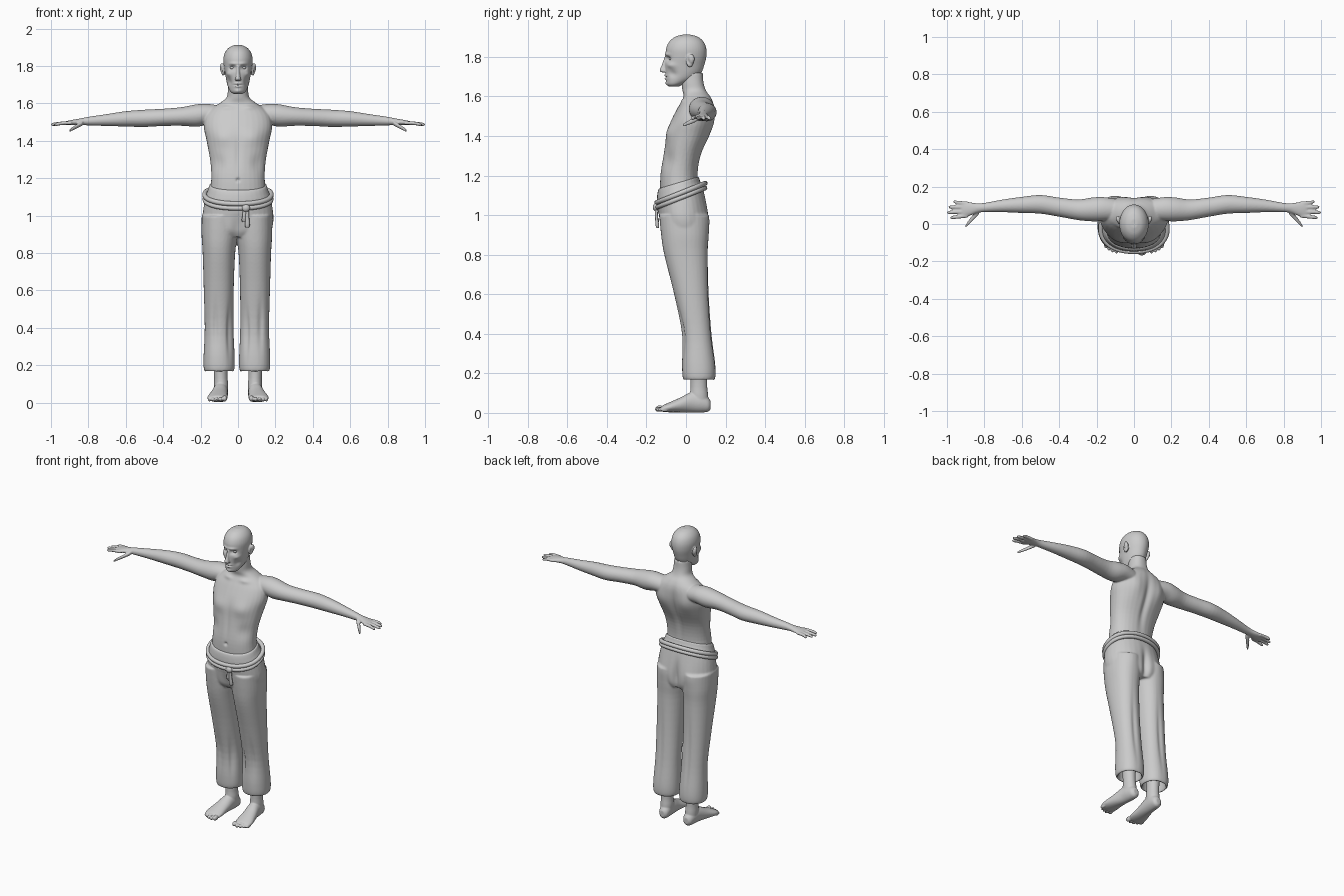
import bpy, bmesh, math
from mathutils import Vector

mat = bpy.data.materials.new("plain_grey")
mat.diffuse_color = (0.6, 0.6, 0.6, 1)


def loft(bm, axis, rings, n=32, power=2.0, sub=4):
    """Closed loft. Ring: position on the axis, two centre offsets, two radii."""
    pts = [rings[0]] + list(rings) + [rings[-1]]
    path = []
    for i in range(1, len(pts) - 2):
        for k in range(sub):
            t = k / sub
            path.append([0.5 * (2 * b + (c - a) * t + (2 * a - 5 * b + 4 * c - d) * t * t
                                + (3 * b - a - 3 * c + d) * t ** 3)
                         for a, b, c, d in zip(*pts[i - 1:i + 3])])
    path.append(rings[-1])
    loops = []
    for h, cu, cv, ru, rv in path:
        loop = []
        for j in range(n):
            a = 2 * math.pi * j / n
            c, s = math.cos(a), math.sin(a)
            u = cu + ru * math.copysign(abs(c) ** (2 / power), c)
            v = cv + rv * math.copysign(abs(s) ** (2 / power), s)
            loop.append(bm.verts.new({"x": (h, u, v), "y": (u, h, v), "z": (u, v, h)}[axis]))
        loops.append(loop)
    faces = [bm.faces.new(loops[0]), bm.faces.new(loops[-1][::-1])]
    for p, q in zip(loops, loops[1:]):
        for j in range(n):
            k = (j + 1) % n
            faces.append(bm.faces.new((p[j], q[j], q[k], p[k])))
    bmesh.ops.recalc_face_normals(bm, faces=faces)


def ball(bm, centre, radii):
    new = bmesh.ops.create_uvsphere(bm, u_segments=20, v_segments=12, radius=1)["verts"]
    for v in new:
        v.co = Vector([c + r * k for c, r, k in zip(centre, radii, v.co)])


def finish(bm, name, voxel=0, smooth=0, dabs=(), warp=None):
    """Fuse the pieces, relax them, then push soft dabs into the surface."""
    me = bpy.data.meshes.new(name)
    bm.to_mesh(me)
    bm.free()
    ob = bpy.data.objects.new(name, me)
    bpy.context.collection.objects.link(ob)
    if voxel:
        mod = ob.modifiers.new("fuse", "REMESH")
        mod.mode, mod.voxel_size = "VOXEL", voxel
        sm = ob.modifiers.new("relax", "SMOOTH")
        sm.factor, sm.iterations = 0.5, smooth
        deps = bpy.context.evaluated_depsgraph_get()
        me = bpy.data.meshes.new_from_object(ob.evaluated_get(deps))
        ob.modifiers.clear()
        ob.data = me
    for v in me.vertices:
        move = Vector()
        for centre, size, push in dabs:
            d = sum(((a - b) / s) ** 2 for a, b, s in zip(v.co, centre, size))
            if d < 9:
                move += Vector(push) * math.exp(-d)
        v.co += move
        if warp:
            warp(v.co)
    me.materials.clear()
    me.materials.append(mat)
    me.shade_smooth()
    return ob


def both(centre, size, push):
    """The same dab on both sides."""
    return [((s * centre[0], *centre[1:]), size, (s * push[0], *push[1:])) for s in (-1, 1)]


# torso, arms and hands
bm = bmesh.new()
loft(bm, "z", [(1.03, 0, -.03, .15, .09), (1.1, 0, -.03, .152, .1), (1.2, 0, -.035, .143, .095),
               (1.3, 0, -.02, .15, .095), (1.4, 0, .01, .168, .108), (1.47, 0, .03, .182, .108),
               (1.53, 0, .047, .175, .096), (1.57, 0, .056, .145, .082), (1.6, 0, .056, .1, .068),
               (1.63, 0, .042, .062, .06), (1.67, 0, .033, .054, .056), (1.72, 0, .03, .05, .055)],
     power=2.2)
for s in (-1, 1):
    loft(bm, "x", [(s * x, *r) for x, *r in [
        (.08, .075, 1.54, .05, .045), (.16, .08, 1.542, .063, .055), (.22, .078, 1.535, .064, .06),
        (.3, .076, 1.53, .055, .05), (.4, .09, 1.525, .051, .046), (.5, .105, 1.52, .05, .046),
        (.6, .102, 1.517, .043, .041), (.7, .097, 1.511, .034, .032), (.8, .088, 1.505, .025, .023),
        (.84, .085, 1.502, .026, .018), (.88, .08, 1.498, .037, .015), (.91, .077, 1.495, .041, .012),
        (.925, .077, 1.494, .037, .008)]])
    for y0, y1, tip in ((.043, .034, .982), (.066, .062, 1.0), (.09, .091, .992), (.111, .118, .968)):
        loft(bm, "x", [(s * .89, y0, 1.495, .01, .01), (s * .94, (y0 + y1) / 2, 1.494, .01, .01),
                       (s * (tip - .01), y1, 1.488, .009, .009), (s * tip, y1, 1.487, .004, .004)], 12)
    loft(bm, "x", [(s * .83, .065, 1.495, .016, .013), (s * .865, .03, 1.475, .016, .012),
                   (s * .893, -.003, 1.459, .011, .009), (s * .903, -.015, 1.453, .005, .005)], 12)
finish(bm, "torso_and_arms", .005, 5,
       both((.085, -.085, 1.42), (.06, .06, .045), (0, -.012, 0))            # chest
       + both((.09, .13, 1.47), (.05, .05, .07), (0, .012, 0))               # shoulder blades
       + both((.06, .0, 1.575), (.03, .05, .012), (0, -.006, .004))          # collar bones
       + both((.11, -.1, 1.28), (.04, .06, .05), (-.008, .006, 0))           # flanks
       + [((0, .12, 1.38), (.02, .08, .16), (0, -.014, 0)),                  # spine
          ((0, -.1, 1.33), (.014, .06, .1), (0, .005, 0)),                   # midline
          ((0, -.13, 1.19), (.01, .03, .01), (0, .01, 0))])                  # navel

# head
bm = bmesh.new()
loft(bm, "z", [(1.65, 0, -.06, .022, .026), (1.662, 0, -.054, .04, .043), (1.69, 0, -.026, .054, .076),
               (1.72, 0, -.013, .062, .091), (1.76, 0, -.007, .069, .1), (1.8, 0, 0, .076, .103),
               (1.84, 0, .001, .078, .102), (1.875, 0, .002, .068, .088), (1.9, 0, .003, .046, .06),
               (1.912, 0, .003, .018, .024)], 40)
loft(bm, "z", [(1.722, 0, -.112, .017, .012), (1.732, 0, -.116, .015, .018),
               (1.76, 0, -.108, .01, .014), (1.8, 0, -.098, .008, .012)], 16)    # nose
for s in (-1, 1):                                                               # ears
    ball(bm, (s * .08, .02, 1.78), (.011, .02, .033))
    ball(bm, (s * .087, .026, 1.79), (.01, .018, .024))
finish(bm, "head", .004, 3,
       both((.031, -.097, 1.79), (.017, .03, .012), (0, .016, 0))               # eye sockets
       + both((.028, -.1, 1.812), (.024, .03, .008), (0, -.007, 0))             # brows
       + both((.05, -.075, 1.757), (.018, .03, .014), (.004, -.006, 0))         # cheek bones
       + both((.048, -.07, 1.715), (.016, .03, .02), (-.006, .005, 0))          # cheeks
       + both((.091, .012, 1.78), (.008, .008, .015), (-.006, 0, 0))            # ear hollows
       + [((0, -.105, 1.706), (.018, .02, .005), (0, -.008, 0)),                # upper lip
          ((0, -.105, 1.698), (.022, .02, .003), (0, .007, 0)),                 # mouth line
          ((0, -.105, 1.69), (.016, .02, .005), (0, -.007, 0)),                 # lower lip
          ((0, -.095, 1.665), (.016, .02, .01), (0, -.006, 0))])                # chin

# eyes
bm = bmesh.new()
for s in (-1, 1):
    ball(bm, (s * .031, -.074, 1.79), (.013, .012, .008))
finish(bm, "eyes")


# trousers with open cuffs and a waistband that dips at the front
def dip(co):
    co.z += .3 * (co.y - .03) * min(1, max(0, (co.z - 1.0) / .15))


bm = bmesh.new()
loft(bm, "z", [(1.185, 0, -.037, .152, .102), (1.16, 0, -.037, .16, .108), (1.12, 0, -.03, .172, .117),
               (1.05, 0, -.02, .184, .124), (.98, 0, -.012, .19, .125), (.92, 0, -.006, .178, .12),
               (.885, 0, 0, .15, .1)], power=2.2)
for s in (-1, 1):
    loft(bm, "z", [(z, s * x - .006, *r) for z, x, *r in [
        (1.0, .09, -.013, .098, .122), (.9, .092, -.006, .097, .12), (.8, .096, 0, .087, .11),
        (.6, .097, .028, .08, .088), (.4, .095, .055, .077, .075), (.25, .095, .064, .083, .084),
        (.19, .095, .066, .083, .084), (.168, .095, .066, .077, .078), (.172, .095, .066, .068, .069),
        (.23, .095, .066, .064, .064), (.3, .095, .06, .055, .055)]], power=2.2)
finish(bm, "trousers", .006, 5,
       [((0, .13, .95), (.02, .08, .09), (0, -.022, 0)),                        # seat cleft
        ((0, -.13, .93), (.03, .06, .06), (0, .012, 0))]                        # fly
       + both((.09, .1, .98), (.06, .05, .06), (0, .008, 0))
       + both((.045, -.01, .38), (.014, .05, .12), (.008, .006, 0))             # folds
       + both((.12, -.02, .42), (.014, .05, .12), (0, .008, 0))
       + both((.1, .14, .5), (.015, .05, .2), (0, -.008, 0)), dip)

# belt cords
for i, (drop, thick) in enumerate(((0, .013), (.024, .012))):
    cu = bpy.data.curves.new("belt_cord", "CURVE")
    cu.dimensions, cu.bevel_depth, cu.bevel_resolution = "3D", thick, 3
    sp = cu.splines.new("POLY")
    sp.points.add(63)
    sp.use_cyclic_u = True
    for j, p in enumerate(sp.points):
        a = math.tau * j / 64
        c, s = math.cos(a), math.sin(a)
        x = .178 * math.copysign(abs(c) ** .91, c)
        y = -.026 + .122 * math.copysign(abs(s) ** .91, s)
        p.co = (x, y, 1.122 + .4 * y - drop, 1)
    sp.use_smooth = True
    cu.materials.append(mat)
    bpy.context.collection.objects.link(bpy.data.objects.new("belt_cord_%d" % (i + 1), cu))

# belt knot with hanging ends
bm = bmesh.new()
ball(bm, (.042, -.152, 1.04), (.022, .016, .02))
for x0, x1, end in ((.036, .032, .965), (.048, .05, .935)):
    loft(bm, "z", [(1.04, x0, -.15, .009, .007), (.99, x1, -.149, .01, .007),
                   (end + .015, x1, -.145, .013, .009), (end, x1, -.143, .009, .006)], 12)
finish(bm, "belt_knot")

# feet
bm = bmesh.new()
for s in (-1, 1):
    loft(bm, "y", [(y, s * x, *r) for y, x, *r in [
        (.125, .088, .04, .015, .02), (.112, .088, .042, .03, .036), (.08, .09, .052, .037, .05),
        (.03, .094, .054, .04, .052), (-.03, .103, .04, .047, .037), (-.08, .109, .029, .054, .026),
        (-.11, .11, .023, .052, .019), (-.122, .11, .021, .046, .014)]])
    loft(bm, "z", [(.04, s * .09, .07, .035, .045), (.09, s * .09, .066, .038, .046),
                   (.15, s * .092, .065, .036, .042), (.3, s * .095, .064, .045, .048)])
    for x, y, r in ((.071, -.133, .016), (.094, -.137, .012), (.115, -.131, .011),
                    (.135, -.121, .011), (.152, -.108, .01)):
        ball(bm, (s * x, y, r + .006), (r * .85, .022, r))
finish(bm, "feet", .004, 3)
